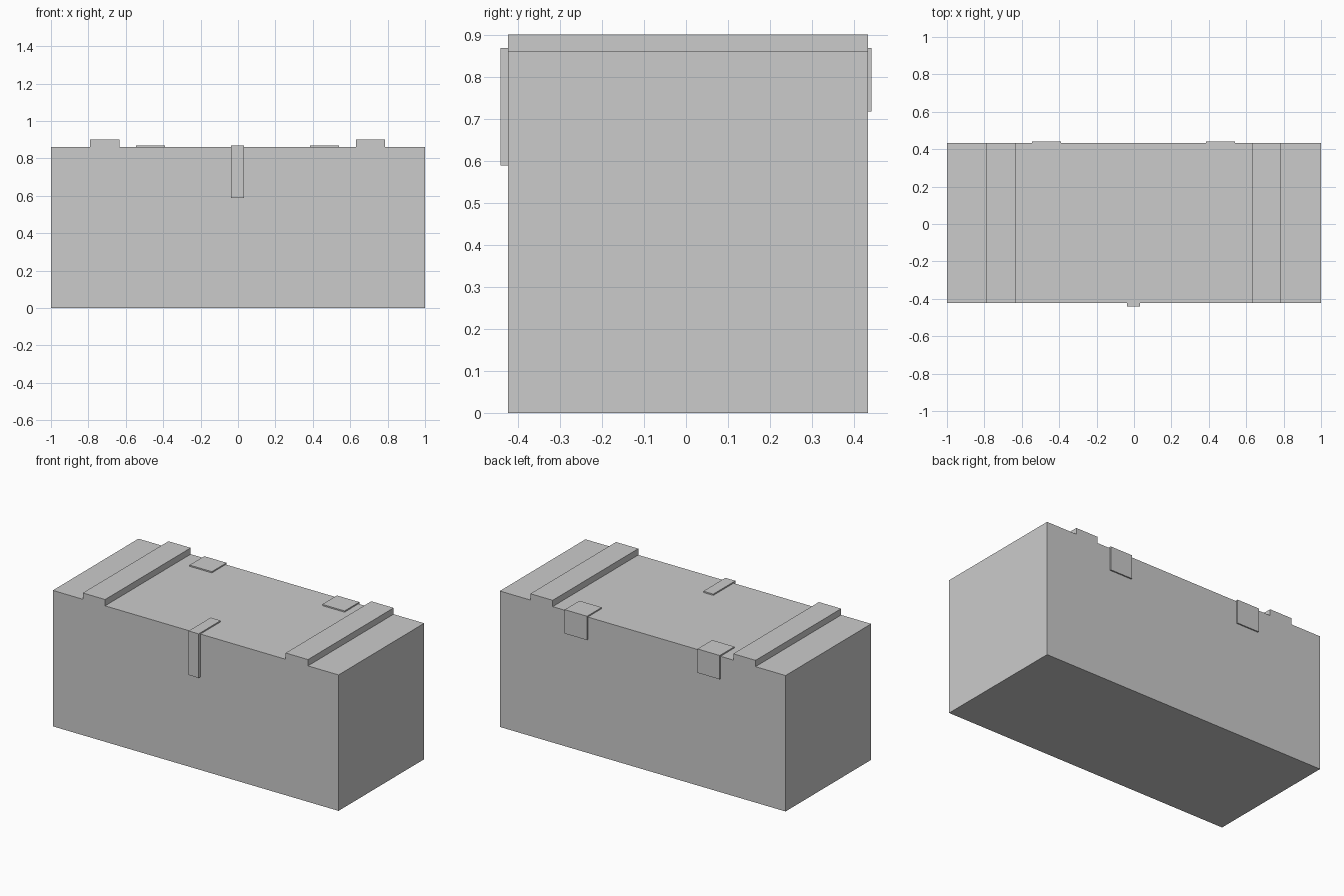
import bpy, bmesh
from mathutils import Vector

if "Cube" in bpy.data.objects:
    bpy.data.objects.remove(bpy.data.objects["Cube"])


def extrude_profile(name, points, offset):
    """Make a solid by sweeping a closed flat outline along an offset."""
    bm = bmesh.new()
    face = bm.faces.new([bm.verts.new(p) for p in points])
    swept = bmesh.ops.extrude_face_region(bm, geom=[face], use_keep_orig=True)
    moved = [g for g in swept["geom"] if isinstance(g, bmesh.types.BMVert)]
    bmesh.ops.translate(bm, verts=moved, vec=Vector(offset))
    bmesh.ops.recalc_face_normals(bm, faces=bm.faces[:])
    mesh = bpy.data.meshes.new(name)
    bm.to_mesh(mesh)
    bm.free()
    obj = bpy.data.objects.new(name, mesh)
    bpy.context.collection.objects.link(obj)
    return obj


FRONT, BACK = -0.423, 0.433
TOP, SLAT_TOP, PLATE_TOP = 0.86, 0.90, 0.868

# Crate body with two raised lid slats, flush at front and back
outline = [(-1, 0), (1, 0), (1, TOP)]
for left, right in ((0.63, 0.786), (-0.79, -0.634)):
    outline += [(right, TOP), (right, SLAT_TOP), (left, SLAT_TOP), (left, TOP)]
outline.append((-1, TOP))
extrude_profile("crate_body", [(x, FRONT, z) for x, z in outline],
                (0, BACK - FRONT, 0))


def bent_strap(name, x, width, edge, outer, inner_end, drop):
    """L-shaped plate folded over a top edge of the crate."""
    section = [(inner_end, TOP), (inner_end, PLATE_TOP), (outer, PLATE_TOP),
               (outer, drop), (edge, drop), (edge, TOP)]
    extrude_profile(name, [(x, y, z) for y, z in section], (width, 0, 0))


# Two hinges at the back
bent_strap("left_hinge", -0.545, 0.156, BACK, 0.441, 0.294, 0.717)
bent_strap("right_hinge", 0.384, 0.156, BACK, 0.441, 0.294, 0.717)

# Latch strap at the front
bent_strap("front_latch", -0.037, 0.07, FRONT, -0.441, -0.22, 0.589)
